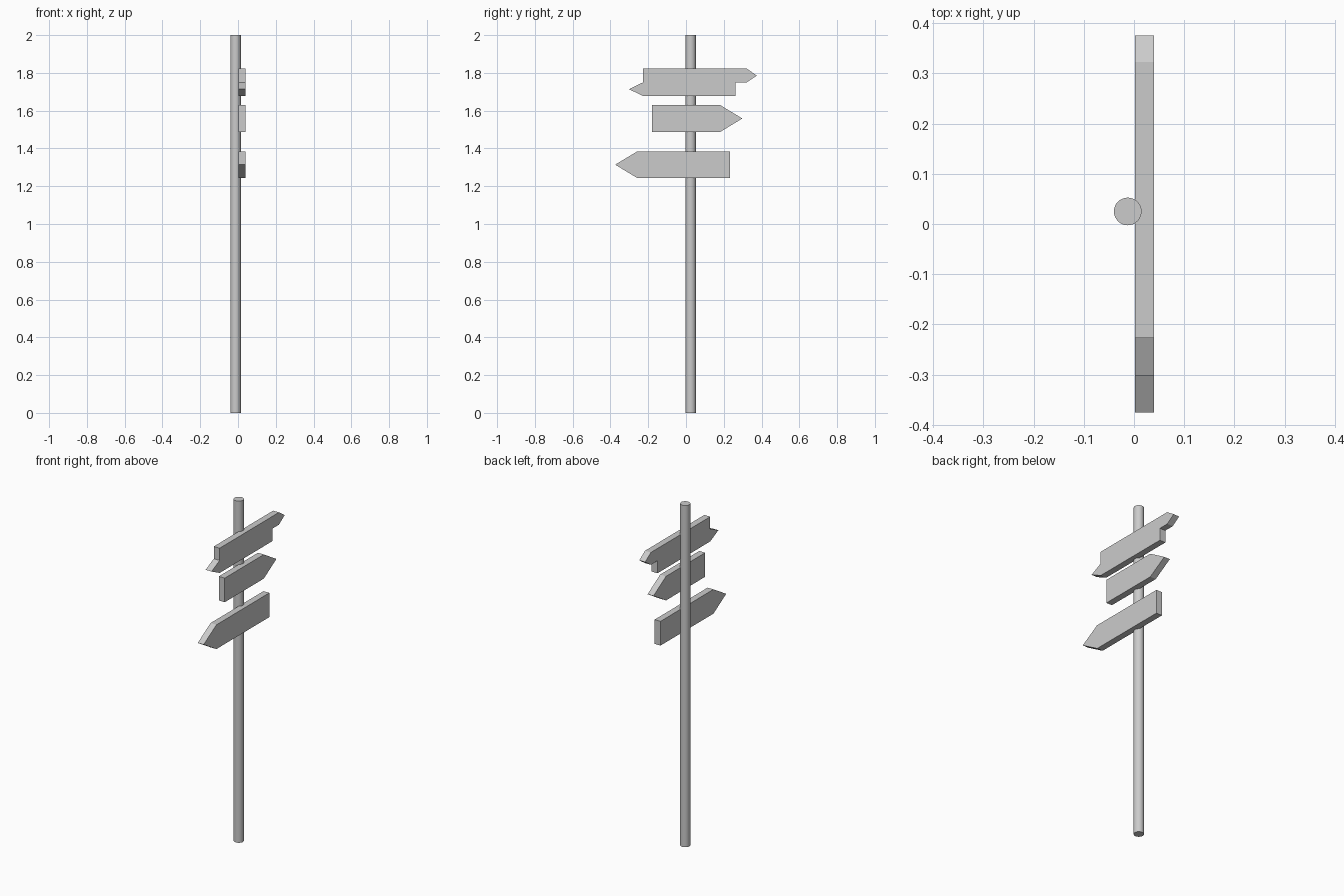
import bpy, bmesh
from mathutils import Vector

if "Cube" in bpy.data.objects:
    bpy.data.objects.remove(bpy.data.objects["Cube"])

X_BACK, X_FRONT = 0.002, 0.04


def board(name, outline):
    """Extrude a (y, z) outline along x into a solid sign board."""
    bm = bmesh.new()
    face = bm.faces.new([bm.verts.new((X_BACK, y, z)) for y, z in outline])
    ext = bmesh.ops.extrude_face_region(bm, geom=[face], use_keep_orig=True)
    verts = [g for g in ext["geom"] if isinstance(g, bmesh.types.BMVert)]
    bmesh.ops.translate(bm, verts=verts, vec=Vector((X_FRONT - X_BACK, 0, 0)))
    bmesh.ops.recalc_face_normals(bm, faces=bm.faces)
    mesh = bpy.data.meshes.new(name)
    bm.to_mesh(mesh)
    bm.free()
    obj = bpy.data.objects.new(name, mesh)
    bpy.context.collection.objects.link(obj)


def arrow(name, tail, shoulder, tip, z0, z1):
    """Plain board with one pointed end."""
    board(name, [(tail, z0), (shoulder, z0), (tip, (z0 + z1) / 2),
                 (shoulder, z1), (tail, z1)])


# Round pole
bpy.ops.mesh.primitive_cylinder_add(vertices=32, radius=0.0275, depth=2,
                                    location=(-0.0125, 0.025, 1))
pole = bpy.context.object
pole.name = "pole"
bpy.ops.object.shade_smooth_by_angle()

# Top board with a small point at each end, pointing opposite ways
board("double_arrow_board", [
    (-0.227, 1.677), (0.261, 1.677), (0.261, 1.750), (0.322, 1.750),
    (0.375, 1.786), (0.322, 1.822), (-0.227, 1.822), (-0.227, 1.750),
    (-0.302, 1.714)])

# Single arrow boards
arrow("middle_arrow_board", -0.18, 0.182, 0.298, 1.488, 1.629)
arrow("lower_arrow_board", 0.233, -0.257, -0.375, 1.243, 1.385)
